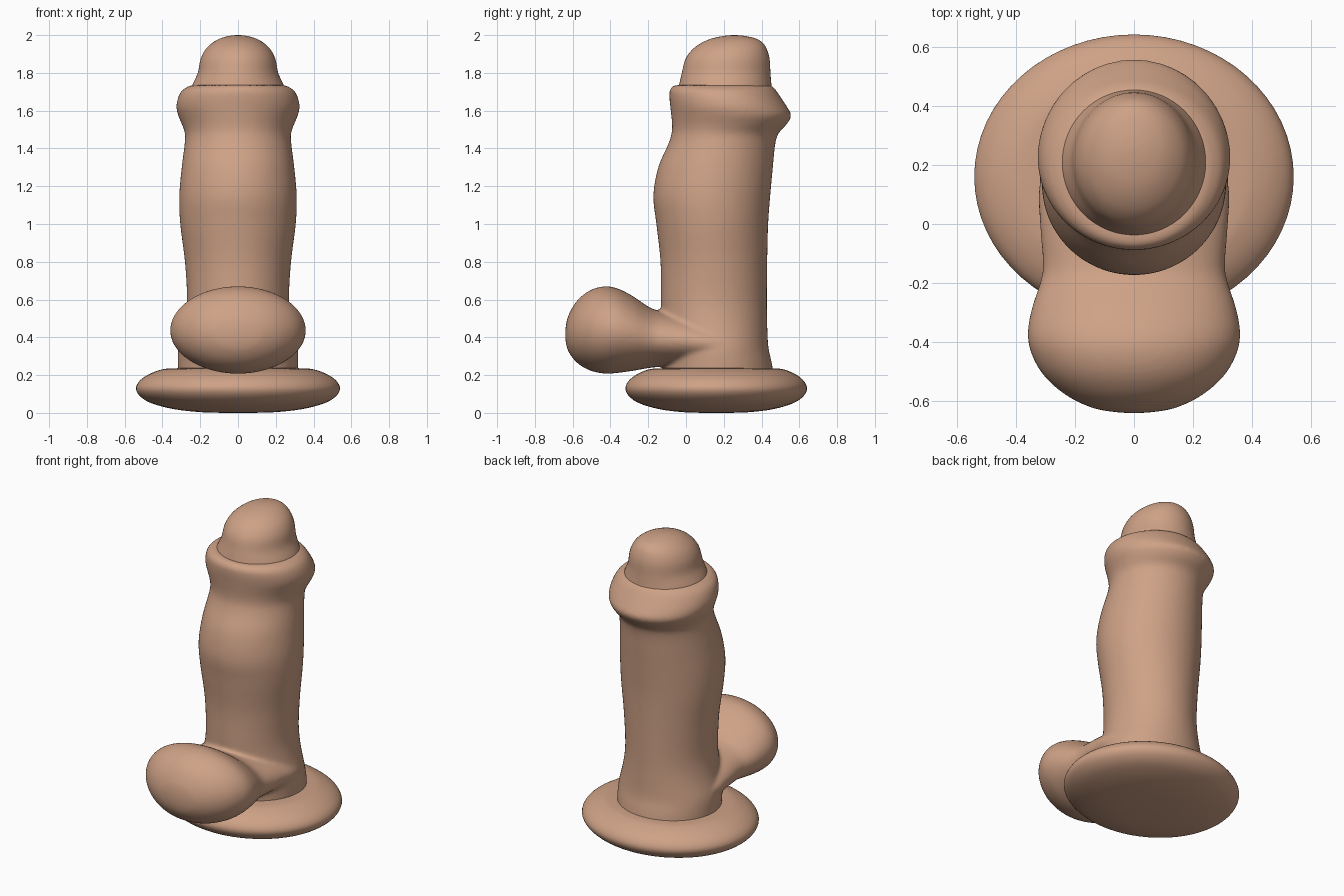
import bpy, bmesh, math

mat = bpy.data.materials.new("clay")
mat.diffuse_color = (0.62, 0.36, 0.24, 1)


def resample(rows, steps):
    """Catmull-Rom smoothing of a section table."""
    out = []
    for i in range(len(rows) - 1):
        p0, p1 = rows[max(i - 1, 0)], rows[i]
        p2, p3 = rows[i + 1], rows[min(i + 2, len(rows) - 1)]
        for s in range(steps):
            t = s / steps
            out.append([0.5 * (2 * b + (c - a) * t + (2 * a - 5 * b + 4 * c - d) * t * t
                               + (3 * b - a - 3 * c + d) * t ** 3)
                        for a, b, c, d in zip(p0, p1, p2, p3)])
    return out + [list(rows[-1])]


def loft(bm, rows, axis, steps=4, n=64):
    """Elliptic sections (position, half width in x, low, high) along z or y."""
    rings = []
    for p, rx, lo, hi in resample(rows, steps):
        ring = []
        for k in range(n):
            a = 2 * math.pi * k / n
            x, v = rx * math.cos(a), (lo + hi) / 2 + (hi - lo) / 2 * math.sin(a)
            ring.append(bm.verts.new((x, v, p) if axis == "z" else (x, p, v)))
        rings.append(ring)
    for r, q in zip(rings, rings[1:]):
        for k in range(n):
            j = (k + 1) % n
            bm.faces.new((r[k], r[j], q[j], q[k]))
    bm.faces.new(rings[0][::-1])
    bm.faces.new(rings[-1])


def finish(bm, name):
    bmesh.ops.recalc_face_normals(bm, faces=bm.faces)
    me = bpy.data.meshes.new(name)
    bm.to_mesh(me)
    bm.free()
    ob = bpy.data.objects.new(name, me)
    bpy.context.collection.objects.link(ob)
    me.materials.append(mat)
    me.shade_smooth()
    return ob


# Oval base disc
bm = bmesh.new()
profile = [(0.0, 0.06), (0.004, 0.2), (0.02, 0.34), (0.05, 0.455), (0.085, 0.515), (0.125, 0.54),
           (0.165, 0.525), (0.2, 0.48), (0.225, 0.42), (0.235, 0.365), (0.237, 0.25)]
loft(bm, [(z, r, 0.16 - r * 0.89, 0.16 + r * 0.89) for z, r in profile], "z")
finish(bm, "base")

# Shaft with collar, and front bulb, blended into one skin
bm = bmesh.new()
shaft = [(0.2, 0.315, -0.12, 0.465), (0.27, 0.318, -0.12, 0.453), (0.35, 0.315, -0.125, 0.436),
         (0.47, 0.285, -0.13, 0.43), (0.6, 0.27, -0.133, 0.428), (0.8, 0.281, -0.135, 0.43),
         (1.0, 0.306, -0.157, 0.435), (1.15, 0.311, -0.173, 0.446), (1.3, 0.298, -0.147, 0.46),
         (1.42, 0.283, -0.095, 0.472), (1.48, 0.281, -0.076, 0.49), (1.53, 0.298, -0.074, 0.535),
         (1.575, 0.317, -0.078, 0.557), (1.62, 0.326, -0.083, 0.535), (1.67, 0.317, -0.088, 0.502),
         (1.71, 0.294, -0.086, 0.475), (1.735, 0.25, -0.065, 0.45)]
loft(bm, shaft, "z")
bulb = [(-0.639, 0.03, 0.39, 0.44), (-0.625, 0.13, 0.33, 0.51), (-0.58, 0.228, 0.268, 0.59),
        (-0.51, 0.307, 0.225, 0.648), (-0.43, 0.35, 0.208, 0.67), (-0.36, 0.359, 0.212, 0.658),
        (-0.28, 0.344, 0.223, 0.617), (-0.2, 0.318, 0.237, 0.563), (-0.14, 0.308, 0.243, 0.54),
        (0.0, 0.318, 0.245, 0.52), (0.12, 0.322, 0.245, 0.49), (0.24, 0.29, 0.25, 0.45),
        (0.34, 0.2, 0.28, 0.4)]
loft(bm, bulb, "y")
body = finish(bm, "shaft")
rm = body.modifiers.new("merge", "REMESH")
rm.mode, rm.voxel_size, rm.use_smooth_shade = "VOXEL", 0.012, True
sm = body.modifiers.new("blend", "SMOOTH")
sm.factor, sm.iterations = 0.5, 6

# Rounded tip
bm = bmesh.new()
tip = [(1.7, 0.255, -0.045, 0.458), (1.74, 0.24, -0.036, 0.452), (1.8, 0.213, -0.022, 0.447),
       (1.87, 0.199, -0.004, 0.443), (1.92, 0.175, 0.03, 0.43), (1.955, 0.141, 0.075, 0.41),
       (1.98, 0.1, 0.13, 0.375), (1.995, 0.05, 0.195, 0.315), (2.0, 0.01, 0.245, 0.265)]
loft(bm, tip, "z")
finish(bm, "tip")
